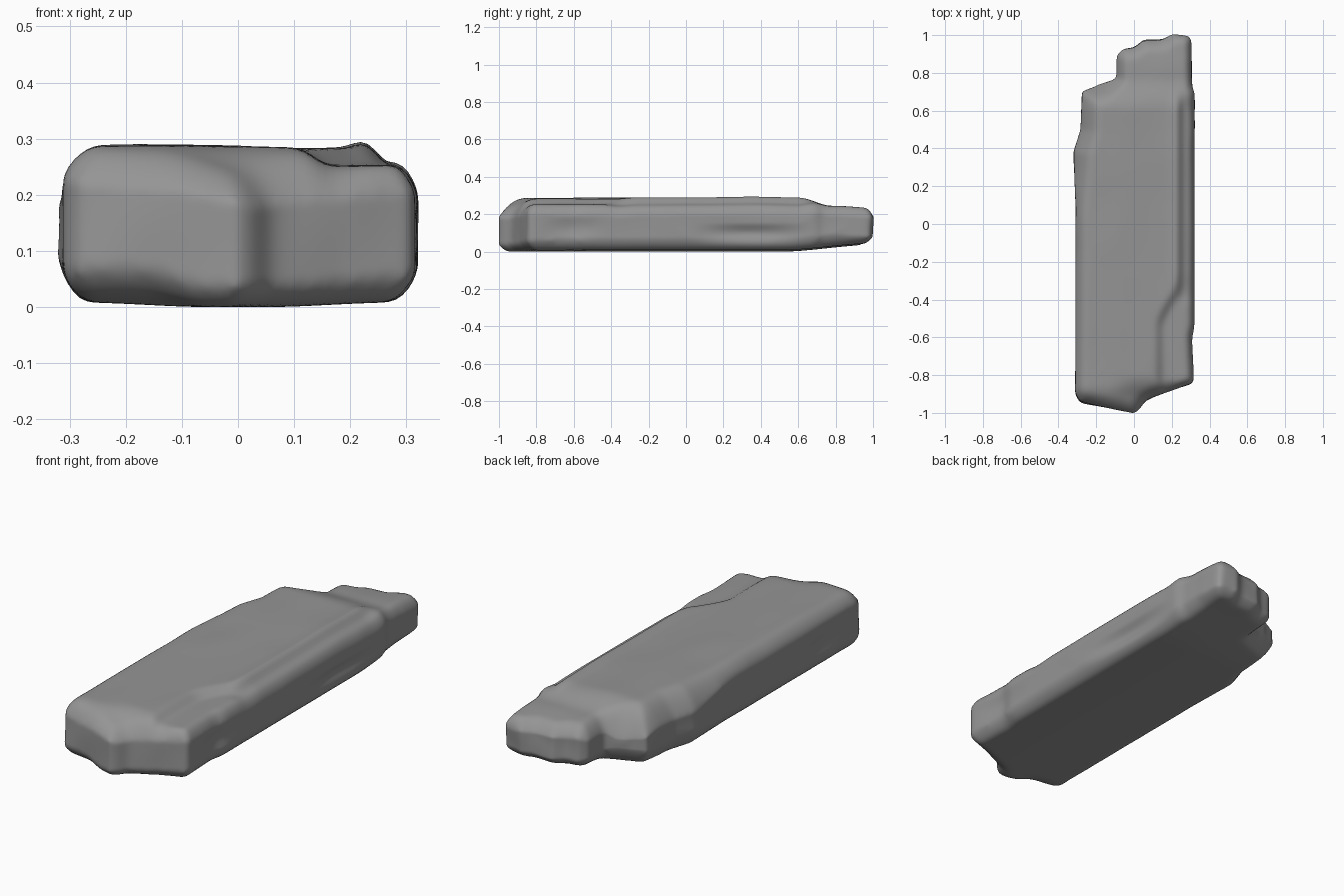
import bpy, bmesh
from mathutils import Vector, noise
from mathutils.geometry import intersect_point_line

cube = bpy.data.objects.get("Cube")
if cube:
    bpy.data.objects.remove(cube, do_unlink=True)

HEIGHT = 0.29

# Plan outline of the slab, with the narrow tongue at the back
OUTLINE = [Vector(p) for p in [
    (-.312, -.9), (-.285, -.945), (-.14, -.97), (0, -1.003), (.025, -.985), (.06, -.935),
    (.09, -.92), (.18, -.885), (.3, -.85), (.318, -.83), (.315, -.76), (.308, -.61), (.321, -.54),
    (.322, .69), (.308, .73), (.304, .97), (.29, .993), (.2, 1.002), (.15, .975), (.05, .975),
    (0, .935), (-.06, .925), (-.092, .89), (-.092, .77), (-.277, .702), (-.283, .5),
    (-.322, .38), (-.31, .1)]]


def step(a, b, v):
    t = max(0, min(1, (v - a) / (b - a)))
    return t * t * (3 - 2 * t)


def bump(center, width, v):
    return max(0, 1 - ((v - center) / width) ** 2) ** 2


def edge_distance(p):
    best = 9
    for a, b in zip(OUTLINE, OUTLINE[1:] + OUTLINE[:1]):
        q, t = intersect_point_line(p, a, b)
        q = a.lerp(b, max(0, min(1, t)))
        best = min(best, (q.to_2d() - p).length)
    return best


def top_height(x, y):
    z = .292 - .044 * step(.6, .78, y) - .012 * step(.8, 1, y)
    z -= .025 * step(-.85, -.98, y) + .006 * step(-.1, .15, x) * step(.7, .6, y)
    # Broken lower shelf at the front left corner
    shelf_edge = .11 + .1 * step(-.55, -.3, y)
    shelf = step(shelf_edge, shelf_edge + .05, x) * step(-.25, -.4, y)
    # Worn front lip sloping down towards the split
    lip = step(-.14, .04, x) * step(-.8, -.92, y)
    z -= .03 * max(shelf, lip)
    # Long ridge along the left edge, then a drop to a narrow ledge
    along = step(-.45, -.25, y) * step(.72, .6, y)
    return z + (.014 * bump(.225, .04, x) - .03 * step(.23, .265, x)) * along


def bottom_height(x, y):
    z = .004 + .036 * step(.5, 1, y) + .008 * step(.05, .28, abs(x))
    return z + .025 * step(-.06, -.16, x) * step(-.85, -.97, y)


# Extrude the outline, then remesh it to a dense even surface
bm = bmesh.new()
base = bm.faces.new([bm.verts.new((p.x, p.y, 0)) for p in OUTLINE])
grown = bmesh.ops.extrude_face_region(bm, geom=[base])["geom"]
bmesh.ops.translate(bm, verts=[g for g in grown if isinstance(g, bmesh.types.BMVert)],
                    vec=(0, 0, HEIGHT))
bmesh.ops.recalc_face_normals(bm, faces=bm.faces)
mesh = bpy.data.meshes.new("stone_slab")
bm.to_mesh(mesh)
bm.free()
slab = bpy.data.objects.new("stone_slab", mesh)
bpy.context.collection.objects.link(slab)
remesh = slab.modifiers.new("Remesh", 'REMESH')
remesh.mode = 'VOXEL'
remesh.voxel_size = .0125
graph = bpy.context.evaluated_depsgraph_get()
dense = bpy.data.meshes.new_from_object(slab.evaluated_get(graph))
slab.modifiers.clear()
slab.data = dense
dense.name = "stone_slab"

# Shape the top, underside, rounded rim and worn flanks
bm = bmesh.new()
bm.from_mesh(dense)
for v in bm.verts:
    x, y, z = v.co
    d = edge_distance(Vector((x, y)))
    end = step(.8, .92, abs(y))
    # The back right corner is worn down to a wedge
    wedge = step(0, .45, y) * step(-.05, -.16, x)
    width = .065 - .03 * step(.18, .24, x) + .05 * wedge
    top_rim = max(0, 1 - d / width) ** 2
    low_rim = max(0, 1 - d / .05) ** 2
    top = top_height(x, y) - (.048 + .055 * wedge) * top_rim
    low = bottom_height(x, y) + (.052 - .015 * end + .02 * wedge) * low_rim
    t = max(0, min(1, z / HEIGHT))
    rough = noise.noise(Vector((x * 6, y * 4, z * 3))) * .012
    flank = step(.06, .01, d)
    v.co.z = low + t * (top - low) + rough * .35 * t
    if abs(x) > .2 and abs(y) < .85:
        side = 1 if x > 0 else -1
        hollow = .022 * bump(.35, .35, y) * bump(.1, .06, v.co.z) * step(-.3, .3, x)
        hollow += .01 * bump(-.6, .2, y) * bump(.13, .07, v.co.z)
        v.co.x -= side * flank * (hollow + abs(rough) * .35)
    else:
        v.co.y += flank * rough * .7
for i in range(5):
    bmesh.ops.smooth_vert(bm, verts=bm.verts, factor=.5,
                          use_axis_x=True, use_axis_y=True, use_axis_z=True)

# Rest the slab on the ground
ground = min(v.co.z for v in bm.verts)
bmesh.ops.translate(bm, verts=bm.verts, vec=(0, 0, -ground))
bm.to_mesh(dense)
bm.free()

stone = bpy.data.materials.new("grey_stone")
stone.use_nodes = True
colour = (.3, .3, .3, 1)
stone.diffuse_color = colour
stone.node_tree.nodes["Principled BSDF"].inputs["Base Color"].default_value = colour
dense.materials.clear()
dense.materials.append(stone)

bpy.context.view_layer.objects.active = slab
slab.select_set(True)
bpy.ops.object.shade_smooth_by_angle(angle=.8)
